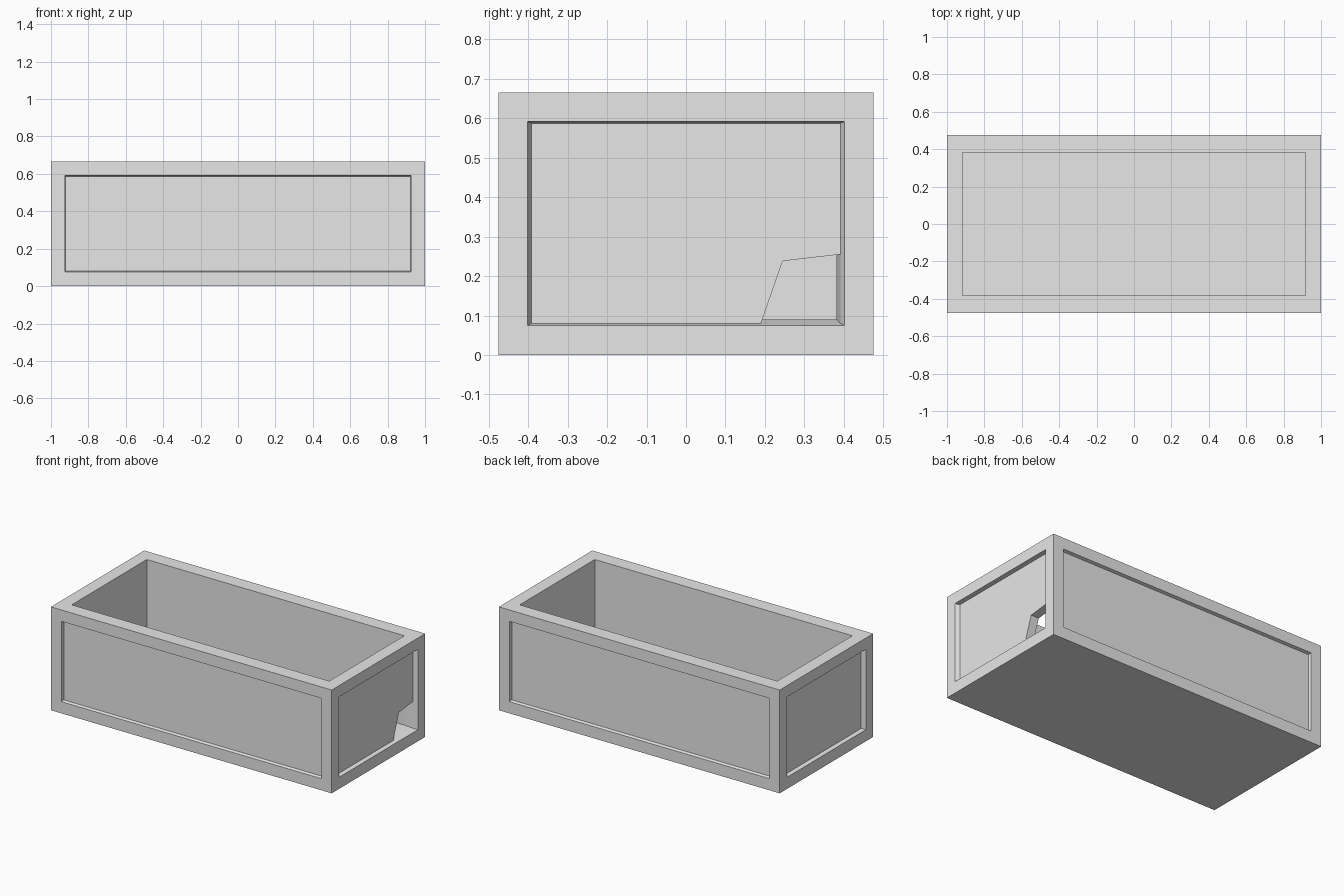
import bpy
import bmesh
from mathutils import Vector

cube = bpy.data.objects.get("Cube")
if cube:
    bpy.data.objects.remove(cube, do_unlink=True)

stone = bpy.data.materials.new("plain grey")
stone.use_nodes = True
grey = (0.8, 0.8, 0.8, 1)
stone.diffuse_color = grey
stone.node_tree.nodes["Principled BSDF"].inputs["Base Color"].default_value = grey

# Overall half sizes, cavity half sizes, heights
HX, HY, TOP = 1.0, 0.475, 0.665
CX, CY, FLOOR = 0.917, 0.382, 0.09
LOW, HIGH = 0.075, 0.592      # recess heights
bm = bmesh.new()


def face(points):
    bm.faces.new([bm.verts.new(p) for p in points])


def loft(a, b, closed=True):
    """Bridge two loops of points with quads."""
    n = len(a)
    for i in range(n if closed else n - 1):
        j = (i + 1) % n
        face([a[i], a[j], b[j], b[i]])


def rect(half, low, high):
    return [(-half, low), (half, low), (half, high), (-half, high)]


def place(points, normal, dist):
    """Stand a flat (u, v) outline upright at a distance along a normal."""
    n = Vector(normal)
    across = Vector((0, 0, 1)).cross(n)
    return [across * u + n * dist + Vector((0, 0, v)) for u, v in points]


def recessed_side(normal, dist, half, recess_half, taper, depth, notch=None):
    outer = place(rect(half, 0, TOP), normal, dist)
    rim = place(rect(recess_half, LOW, HIGH), normal, dist)
    inner = rect(recess_half - taper, LOW + 0.005, HIGH - 0.005)
    back = place(inner, normal, dist - depth)
    loft(outer, rim)
    loft(rim, back)
    panel = inner if notch is None else [inner[0], *notch, *inner[2:]]
    face(place(panel, normal, dist - depth))


# Broken corner in the +x panel, outside and inside outlines
hole_out = [(0.19, LOW + 0.005), (0.245, 0.238), (0.391, 0.255)]
hole_in = [(0.19, FLOOR), (0.245, 0.238), (CY, 0.255)]
END_DEPTH = 0.026

# Four recessed outer sides
for s in (-1, 1):
    recessed_side((0, s, 0), HY, HX, 0.926, 0.004, 0.02)
    recessed_side((s, 0, 0), HX, HY, 0.402, 0.011, END_DEPTH,
                  hole_out if s > 0 else None)

# Base, top rim and cavity floor


def flat(hx, hy, z):
    return [(-hx, -hy, z), (hx, -hy, z), (hx, hy, z), (-hx, hy, z)]


face(flat(HX, HY, 0))
loft(flat(HX, HY, TOP), flat(CX, CY, TOP))
face(flat(CX, CY, FLOOR))

# Cavity walls; the +x one has the broken corner
for s in (-1, 1):
    face(place(rect(CX, FLOOR, TOP), (0, s, 0), CY))
    wall = rect(CY, FLOOR, TOP)
    if s > 0:
        wall = [wall[0], *hole_in, *wall[2:]]
    face(place(wall, (s, 0, 0), CX))

# Tunnel through the wall at the broken corner
loft(place(hole_out + [(0.391, LOW + 0.005)], (1, 0, 0), HX - END_DEPTH),
     place(hole_in + [(CY, FLOOR)], (1, 0, 0), CX))

bmesh.ops.remove_doubles(bm, verts=bm.verts[:], dist=0.0005)
bmesh.ops.recalc_face_normals(bm, faces=bm.faces[:])
mesh = bpy.data.meshes.new("open_trough")
bm.to_mesh(mesh)
bm.free()
mesh.materials.append(stone)
trough = bpy.data.objects.new("open_trough", mesh)
bpy.context.scene.collection.objects.link(trough)
